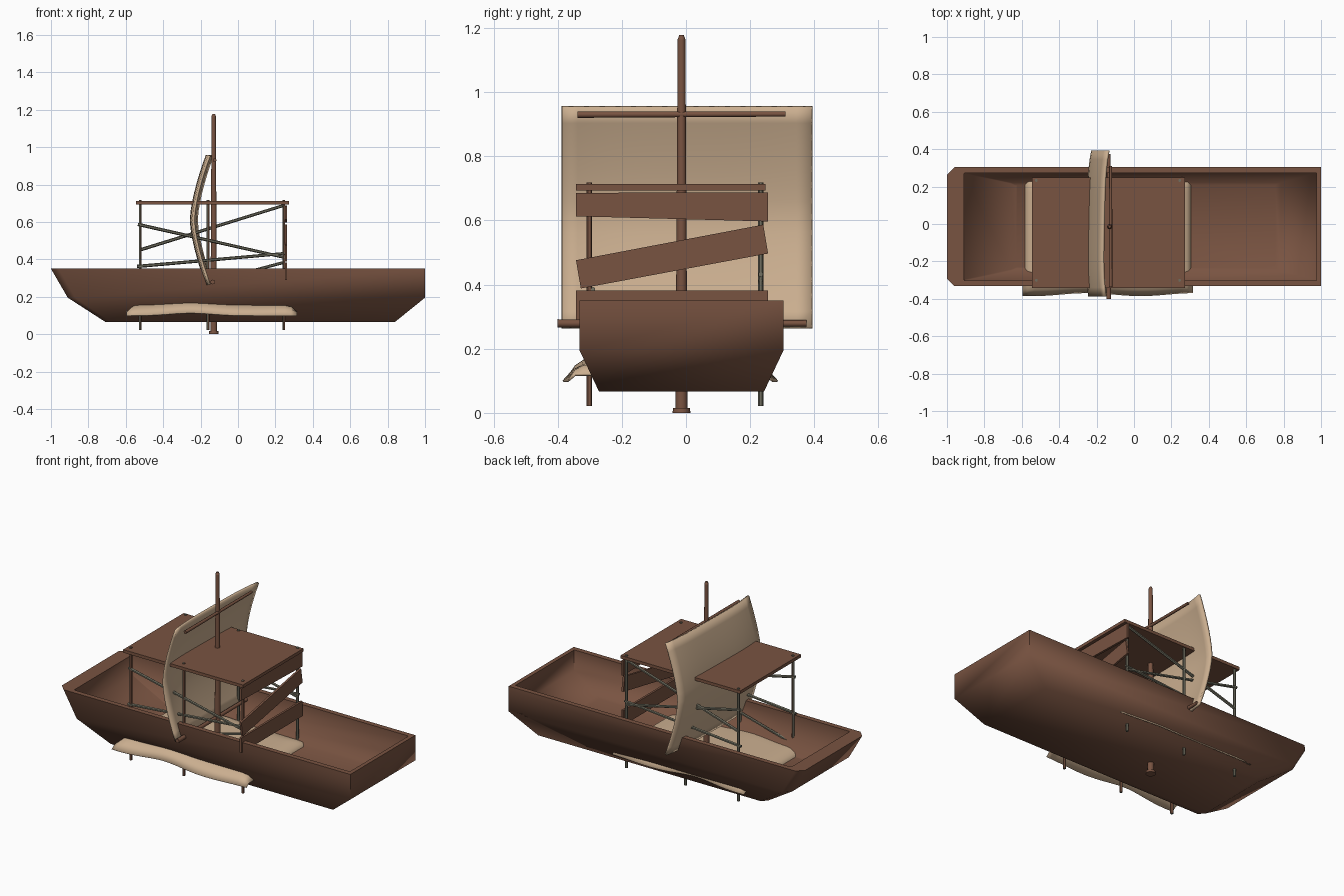
import bpy, bmesh, math
from mathutils import Vector

if "Cube" in bpy.data.objects:
    bpy.data.objects.remove(bpy.data.objects["Cube"])


def material(name, rgb):
    m = bpy.data.materials.new(name)
    m.diffuse_color = (*rgb, 1)
    m.use_nodes = True
    m.node_tree.nodes["Principled BSDF"].inputs["Base Color"].default_value = m.diffuse_color
    return m


WOOD = material("brown wood", (0.19, 0.087, 0.053))
CLOTH = material("cream cloth", (0.60, 0.43, 0.28))
POLE = material("grey green pole", (0.16, 0.155, 0.115))
CY = -0.014  # centre line of the boat


def finish(bm, name, mat, angle=35):
    bmesh.ops.recalc_face_normals(bm, faces=bm.faces)
    me = bpy.data.meshes.new(name)
    bm.to_mesh(me)
    bm.free()
    me.materials.append(mat)
    me.shade_smooth()
    me.set_sharp_from_angle(angle=math.radians(angle))
    ob = bpy.data.objects.new(name, me)
    bpy.context.collection.objects.link(ob)
    return ob


def rod(name, p, q, r1, r2, mat, sides=8):
    p, q = Vector(p), Vector(q)
    bm = bmesh.new()
    bmesh.ops.create_cone(bm, cap_ends=True, segments=sides, radius1=r1,
                          radius2=r2, depth=(q - p).length)
    bm.transform((q - p).to_track_quat('Z', 'Y').to_matrix().to_4x4())
    bmesh.ops.translate(bm, verts=bm.verts, vec=(p + q) / 2)
    return finish(bm, name, mat, 50)


def prism(name, pts, axis, thick, mat):
    """Extrude a flat outline along an axis vector."""
    bm = bmesh.new()
    f = bm.faces.new([bm.verts.new(p) for p in pts])
    r = bmesh.ops.extrude_face_region(bm, geom=[f])
    bmesh.ops.translate(bm, verts=[v for v in r['geom'] if isinstance(v, bmesh.types.BMVert)],
                        vec=Vector(axis) * thick)
    return finish(bm, name, mat)


# hull: stacked loops, outside from keel to rim, then down the inside
def hull_loop(bm, x0, x1, hw, z, c):
    pts = [(x0 + c, CY - hw), (x1, CY - hw), (x1, CY + hw),
           (x0 + c, CY + hw), (x0, CY + hw - c), (x0, CY - hw + c)]
    return [bm.verts.new((x, y, z)) for x, y in pts]


bm = bmesh.new()
loops = [hull_loop(bm, *a) for a in (
    (-0.71, 0.84, 0.257, 0.066, 0.03), (-0.91, 1.0, 0.318, 0.195, 0.04),
    (-1.0, 1.0, 0.318, 0.35, 0.04), (-0.91, 0.975, 0.287, 0.35, 0.005),
    (-0.905, 0.975, 0.287, 0.22, 0.005), (-0.66, 0.785, 0.235, 0.14, 0.005),
    (-0.63, 0.755, 0.222, 0.13, 0.005))]
for a, b in zip(loops, loops[1:]):
    for i in range(6):
        j = (i + 1) % 6
        bm.faces.new((a[i], a[j], b[j], b[i]))
bm.faces.new(loops[0])
bm.faces.new(loops[-1])
finish(bm, "hull", WOOD, 72)

# mast with foot
rod("mast", (-0.13, CY, 0), (-0.13, CY, 1.165), 0.019, 0.012, WOOD, 10)
rod("mast_tip", (-0.13, CY, 1.165), (-0.13, CY, 1.178), 0.012, 0.007, WOOD, 10)
rod("mast_foot", (-0.13, CY, 0), (-0.13, CY, 0.016), 0.028, 0.026, WOOD, 10)

# yards
rod("upper_yard", (-0.125, -0.338, 0.93), (-0.125, 0.31, 0.932), 0.010, 0.008, WOOD)
rod("lower_yard", (-0.135, -0.40, 0.279), (-0.135, 0.375, 0.279), 0.013, 0.010, WOOD)

# cabin roof
prism("cabin_roof", [(-0.545, -0.343, 0.694), (0.274, -0.343, 0.694),
                     (0.274, 0.248, 0.694), (-0.545, 0.248, 0.694)],
      (0, 0, 1), 0.019, WOOD)

# posts (front ones brown on the end side) and side rails
for side, y in (("front", -0.301), ("back", 0.233)):
    for i, x in enumerate((-0.522, -0.16, 0.244)):
        post = rod(f"{side}_post_{i + 1}", (x, y, 0.022), (x, y, 0.718), 0.0085, 0.0085, POLE, 6)
        if side == "front":
            post.data.materials.append(WOOD)
            for f in post.data.polygons:
                f.material_index = int(f.normal.x > 0.4)
    for i, (x0, z0, x1, z1) in enumerate(((-0.525, 0.45, 0.25, 0.69),
                                          (-0.535, 0.587, 0.25, 0.41),
                                          (-0.54, 0.362, 0.255, 0.432))):
        if side == "front" and i == 0:
            continue
        rod(f"{side}_rail_{i + 1}", (x0, y, z0), (x1, y, z1), 0.009, 0.008, POLE, 6)
rod("low_rail", (-0.52, -0.29, 0.18), (0.25, -0.29, 0.385), 0.008, 0.008, POLE, 6)

# end boards: heights of left bottom, right bottom, right top, left top
for i, (a, b, c, d) in enumerate(((0.613, 0.597, 0.688, 0.686),
                                  (0.388, 0.497, 0.587, 0.476),
                                  (0.29, 0.29, 0.382, 0.382))):
    s = 0.015 if i == 1 else 0
    prism(f"end_board_{i + 1}", [(0.25, -0.343 + s, a), (0.25, 0.256, b),
                                 (0.25, 0.256 - s, c), (0.25, -0.343, d)],
          (1, 0, 0), 0.013, WOOD)


# cloth surfaces from a grid and a rule, thickened
def sheet(name, fn, nu, nv, thick):
    bm = bmesh.new()
    g = [[bm.verts.new(fn(2 * i / nu - 1, 2 * j / nv - 1)) for j in range(nv + 1)]
         for i in range(nu + 1)]
    for i in range(nu):
        for j in range(nv):
            bm.faces.new((g[i][j], g[i + 1][j], g[i + 1][j + 1], g[i][j + 1]))
    ob = finish(bm, name, CLOTH, 50)
    mod = ob.modifiers.new("thickness", 'SOLIDIFY')
    mod.thickness = thick
    mod.offset = 0


def sail(u, v):
    z = 0.61 + 0.345 * v
    x = -0.248 + 0.085 * abs(v) ** 1.5 + 0.018 * u ** 4 + 0.008 * u
    return (x, 0.003 + 0.39 * u, z)


def blanket(u, v):
    drop = max(0.7 * abs(u) ** 14, abs(v) ** 9)
    wave = 0.014 * math.exp(-((u + 0.25) / 0.35) ** 2)
    w = 0.327 + 0.008 * math.cos(u * 5 + 1.2 + math.pi) * abs(v) ** 8
    return (-0.14 + 0.455 * u, -0.049 + w * v, 0.162 + wave - 0.064 * drop)


sheet("sail", sail, 16, 14, 0.014)
sheet("blanket", blanket, 28, 24, 0.004)
